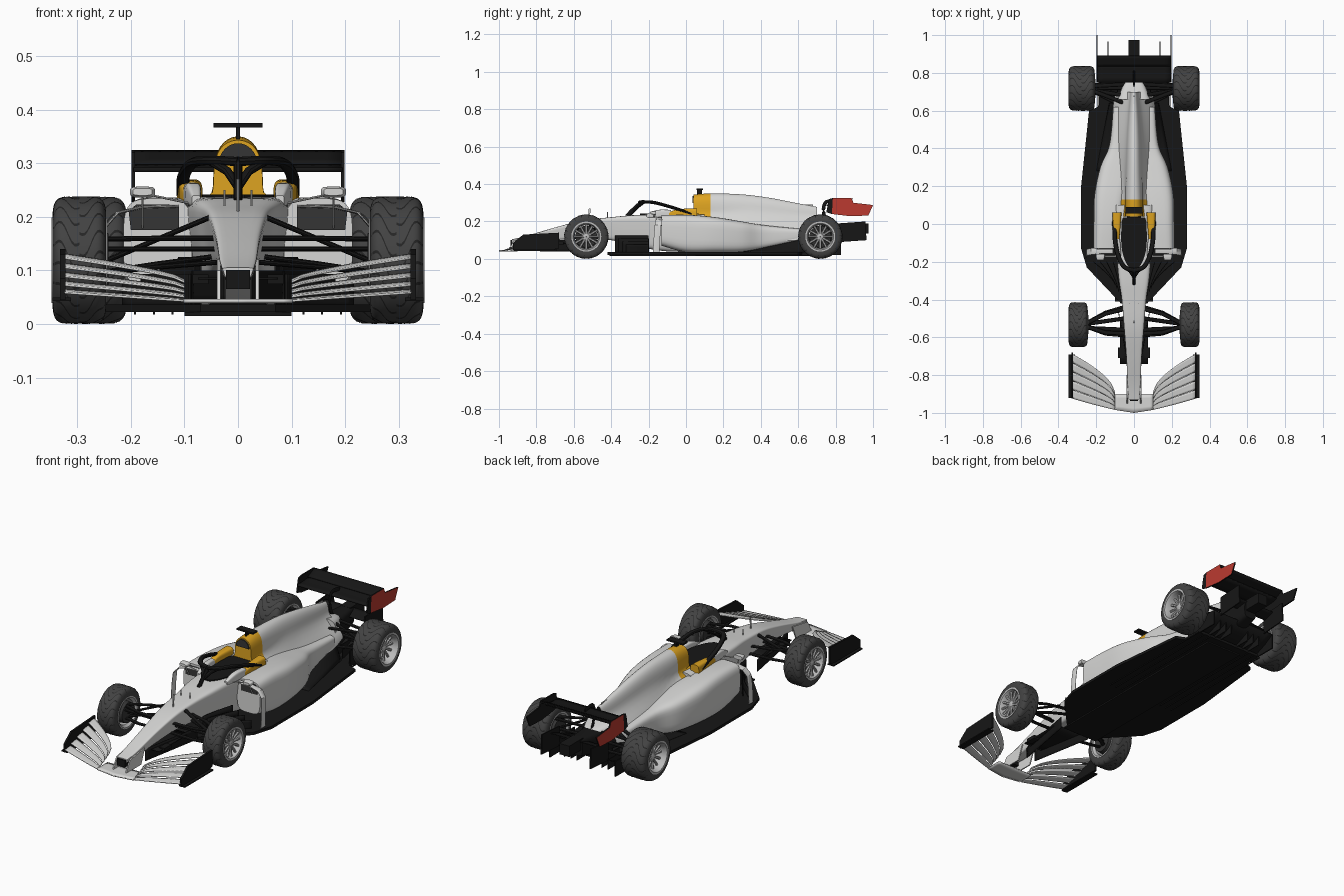
import bpy, bmesh, math
from mathutils import Vector

cube = bpy.data.objects.get("Cube")
if cube:
    bpy.data.objects.remove(cube, do_unlink=True)


def material(name, *color):
    m = bpy.data.materials.new(name)
    m.diffuse_color = (*color, 1)
    m.use_nodes = True
    node = next(n for n in m.node_tree.nodes if n.type == 'BSDF_PRINCIPLED')
    node.inputs["Base Color"].default_value = (*color, 1)
    node.inputs["Roughness"].default_value = .6
    return m


WHITE = material("body light grey", .67, .67, .66)
BLACK = material("carbon black", .008, .008, .008)
ORANGE = material("amber orange", .73, .37, .015)
RED = material("wing red", .5, .042, .03)
TYRE = material("tyre rubber", .055, .055, .055)
GROOVE = material("tread groove", .018, .018, .018)
RIM = material("rim grey", .5, .5, .5)
DARK = material("inlet dark grey", .035, .035, .035)


def finish(name, bm, mats, mirror=False, smooth=True, solid=0, rule=None):
    bmesh.ops.recalc_face_normals(bm, faces=bm.faces)
    bm.normal_update()
    if rule:
        for f in bm.faces:
            f.material_index = rule(f.calc_center_median(), f.normal)
    me = bpy.data.meshes.new(name)
    bm.to_mesh(me)
    bm.free()
    for m in mats if isinstance(mats, list) else [mats]:
        me.materials.append(m)
    if smooth:
        me.shade_smooth()
        me.set_sharp_from_angle(angle=math.radians(35))
    ob = bpy.data.objects.new(name, me)
    bpy.context.collection.objects.link(ob)
    if solid:
        mod = ob.modifiers.new("Thickness", 'SOLIDIFY')
        mod.thickness, mod.offset = solid, 0
    if mirror:
        ob.modifiers.new("Mirror", 'MIRROR').use_mirror_merge = False
    return ob


def skin(bm, rings, wrap=False):
    rows = [[bm.verts.new(p) for p in ring] for ring in rings]
    n = len(rows[0])
    for a, b in zip(rows, rows[1:] + rows[:1] if wrap else rows[1:]):
        for i in range(n):
            j = (i + 1) % n
            bm.faces.new((a[i], a[j], b[j], b[i]))
    if not wrap:
        bm.faces.new(rows[0])
        bm.faces.new(rows[-1])


def spline(keys, steps=5):
    out = []
    for i in range(len(keys) - 1):
        four = [keys[min(max(i + k, 0), len(keys) - 1)] for k in (-1, 0, 1, 2)]
        for s in range(steps):
            t = s / steps
            out.append(tuple(b + t / 2 * (c - a + t * (2 * a - 5 * b + 4 * c - d + t * (3 * (b - c) + d - a)))
                             for a, b, c, d in zip(*four)))
    return out + [keys[-1]]


def oval(y, cx, hw, lo, hi, p=4, flare=0):
    ring = []
    for i in range(32):
        a = math.tau * (i + .5) / 32
        c, s = math.cos(a), math.sin(a)
        h = math.copysign(abs(s) ** (2 / p), s)
        ring.append((cx + hw * (1 + flare * (h - 1) / 2) * math.copysign(abs(c) ** (2 / p), c), y,
                     (lo + hi) / 2 + (hi - lo) / 2 * h))
    return ring


def nose_section(*key):
    return oval(*key, p=7, flare=.25)


def bell(y, top, base, lo, hi, knee):
    side = []
    for i in range(15):
        t = math.sin(i / 14.4 * math.pi / 2)
        k = min(1, t / knee)
        w = (base + (top - base) * k * k * (3 - 2 * k)) * math.sqrt(1 - t ** 6)
        side.append((w, lo + (hi - lo) * t))
    return [(w, y, z) for w, z in side] + [(-w, y, z) for w, z in reversed(side)]


def body(name, keys, mats, section=oval, **options):
    bm = bmesh.new()
    skin(bm, [section(*k) for k in spline(keys)])
    return finish(name, bm, mats, **options)


def tube(name, paths, mat, r=(.005, .005), up=(0, 0, 1), sides=10, mirror=True):
    bm = bmesh.new()
    for path in paths:
        pts = [Vector(p) for p in path]
        rings = []
        for i, p in enumerate(pts):
            t = (pts[min(i + 1, len(pts) - 1)] - pts[max(i - 1, 0)]).normalized()
            side = t.cross(Vector(up)).normalized()
            n = side.cross(t)
            rings.append([p + side * r[0] * math.cos(math.tau * k / sides)
                          + n * r[1] * math.sin(math.tau * k / sides) for k in range(sides)])
        skin(bm, rings)
    return finish(name, bm, mat, mirror)


def plate(name, outline, axis, start, end, mats, mirror=False, rule=None):
    place = {'x': lambda a, b, d: (d, a, b), 'y': lambda a, b, d: (a, d, b), 'z': lambda a, b, d: (a, b, d)}[axis]
    bm = bmesh.new()
    skin(bm, [[place(a, b, d) for a, b in outline] for d in (start, end)])
    return finish(name, bm, mats, mirror, smooth=False, rule=rule)


def box(name, x, y, z, mat, mirror=False):
    return plate(name, [(x[0], y[0]), (x[1], y[0]), (x[1], y[1]), (x[0], y[1])], 'z', *z, mat, mirror)


def sheet(name, surface, mat, nu=12, nv=4, solid=.004, mirror=True):
    bm = bmesh.new()
    grid = [[bm.verts.new(surface(u / nu, v / nv)) for v in range(nv + 1)] for u in range(nu + 1)]
    for a, b in zip(grid, grid[1:]):
        for v in range(nv):
            bm.faces.new((a[v], a[v + 1], b[v + 1], b[v]))
    return finish(name, bm, mat, mirror, solid=solid)


def lerp(a, b, t):
    return a + (b - a) * t


# Chassis, nose and engine cover
body("chassis_and_nose", [(-.93, 0, .03, .085, .105), (-.85, 0, .036, .085, .124), (-.7, 0, .043, .1, .168),
     (-.55, 0, .055, .11, .206), (-.4, 0, .068, .1, .223), (-.28, 0, .086, .07, .234),
     (-.1, 0, .1, .04, .238), (.1, 0, .108, .04, .238)], WHITE, nose_section)
body("engine_cover", [(.04, .046, .1, .2, .343, .36), (.13, .047, .113, .17, .35, .42), (.3, .045, .116, .1, .345, .7),
     (.45, .04, .116, .1, .326, .72), (.6, .03, .113, .1, .297, .75), (.7, .02, .1, .12, .278, .75)],
     [WHITE, ORANGE, BLACK], bell,
     rule=lambda c, n: 1 if c.y < .13 else 2 if n.y > .9 else 0)
body("tail_cowl", [(.66, 0, .085, .1, .215), (.73, 0, .06, .11, .2), (.78, 0, .03, .13, .185)],
     [WHITE, BLACK], rule=lambda c, n: 1 if n.y > .9 else 0)
box("spine_fin", (-.002, .002), (.3, .68), (.26, .29), WHITE)
body("sidepod", [(-.13, .15, .064, .07, .234), (0, .14, .074, .036, .236), (.15, .125, .085, .034, .224),
     (.3, .095, .084, .036, .2), (.42, .07, .06, .055, .18), (.62, .065, .045, .1, .16)], WHITE, mirror=True)
plate("sidepod_inlet", [(.11, .175), (.2, .175), (.204, .21), (.19, .223), (.11, .223)], 'y',
      -.134, -.128, DARK, True)
arc = [math.pi * i / 16 for i in range(17)]
plate("airbox_inlet", [(.036 * math.cos(a), .298 + .039 * math.sin(a)) for a in arc], 'y', .034, .042, DARK)

# Cockpit, headrest and halo
rim = spline([(.012, -.245), (.045, -.2), (.066, -.12), (.066, 0), (.058, .035)])
plate("cockpit_opening", rim + [(-x, y) for x, y in reversed(rim)], 'z', .234, .2415, BLACK)
body("headrest_side", [(-.09, .09, .012, .225, .25), (-.04, .092, .018, .22, .266), (.06, .09, .024, .2, .27)],
     ORANGE, mirror=True)
body("cockpit_shoulder", [(-.21, .078, .008, .22, .24), (-.15, .083, .014, .22, .262), (-.08, .088, .014, .22, .262)],
     WHITE, mirror=True)
hoop = spline([(0, -.245, .303), (.05, -.228, .305), (.083, -.17, .301), (.1, -.09, .28),
               (.103, -.02, .258), (.103, .03, .24)])
tube("halo_hoop", [hoop], BLACK, (.012, .009))
tube("halo_pillar", [spline([(0, -.315, .228), (0, -.275, .268), (0, -.235, .303)])], BLACK, (.008, .013), mirror=False)
tube("halo_brace", [[(0, -.28, .256), (.02, -.25, .285), (.05, -.225, .303)]], BLACK, (.009, .008))
box("camera_pole", (-.004, .004), (.06, .085), (.34, .37), BLACK)
box("camera_bar", (-.046, .046), (.055, .09), (.367, .375), BLACK)

# Mirrors, sidepod vanes and antenna
body("mirror", [(-.19, .178, .018, .24, .253), (-.175, .178, .023, .236, .256), (-.16, .178, .023, .236, .256)],
     WHITE, mirror=True)
tube("mirror_stem", [[(.178, -.17, .24), (.178, -.14, .18)], [(.09, -.17, .225), (.17, -.17, .242)]], WHITE,
     (.002, .004), (0, 1, 0))
tube("sidepod_vane", [[(.252, -.16, .035), (.252, -.155, .12), (.248, -.15, .18), (.225, -.145, .207),
     (.18, -.14, .218), (.11, -.14, .22)]], WHITE, (.003, .018), (0, 1, 0))
tube("nose_antenna", [[(0, -.52, .2), (0, -.515, .27)]], WHITE, (.003, .005), (0, 1, 0), mirror=False)
tube("nose_sensors", [[(.025, -.42, .21), (.025, -.42, .25)]], WHITE, (.002, .002), (0, 1, 0))

# Floor, plank, strakes and diffuser
half = [(.07, -.42), (.25, -.23), (.28, -.13), (.28, .2), (.238, .6), (.19, .62), (.18, .72)]
plate("floor", half + [(-x, y) for x, y in reversed(half)], 'z', .022, .036, BLACK)
box("plank", (-.1, .1), (-.41, .68), (.015, .022), BLACK)
for i in range(3):
    x = .12 + .035 * i
    box("floor_strake", (x, x + .004), (.05, .72), (.018, .024), BLACK, True)
    box("diffuser_fin", (x - .07, x - .066), (.66, .8), (.03, .08), BLACK, True)
sheet("diffuser", lambda u, v: (lerp(-.185, .185, u), lerp(.62, .83, v), .028 + .07 * v * v), BLACK, mirror=False)
box("diffuser_side", (.181, .187), (.63, .83), (.022, .1), BLACK, True)
sheet("floor_ramp", lambda u, v: (lerp(.2 - .07 * u, .1, v), lerp(.28, .64, u), .036 + .075 * u * v), BLACK)

# Bargeboards and turning vanes
for i in range(4):
    sheet("bargeboard", lambda u, v: (lerp(.07 + .01 * i, .11 + .035 * i, u ** 1.3), lerp(-.38 + .02 * i, -.2, u),
          lerp(.03, .125 - .016 * i, v)), BLACK)
sheet("under_nose_vane", lambda u, v: (.025 + .06 * u, lerp(-.78, -.45, u), lerp(.04, .1, v)), BLACK)
sheet("under_nose_cape", lambda u, v: (lerp(-.075, .075, u), lerp(-.74, -.5, v), .085), BLACK, mirror=False)
box("cape_tab", (.055, .085), (-.71, -.655), (.075, .092), BLACK, True)
plate("nose_pylon", [(-.95, .045), (-.83, .045), (-.8, .12), (-.92, .1)], 'x', .033, .039, WHITE, True)
box("nose_duct", (-.022, .022), (-.937, -.9), (.065, .101), BLACK)


# Front wing
def wing_point(x, t, lift):
    u = max(0, (x - .1) / .22)
    front = -1 + .08 * (x / .34) ** 1.3
    back = lerp(-.89, -.69, u ** .6)
    return x, lerp(front, back, t), lerp(.043, .058, u) + lift ** 1.1 * lerp(.045, .082, u ** .6)


for i in range(5):
    def flap(u, v):
        return wing_point(lerp(.1, .325, u), (i + .96 * v) / 5, (i + .4 * v) / 5)
    sheet("front_wing_flap", flap, WHITE, solid=.004)
sheet("front_wing_centre", lambda u, v: (lerp(-.102, .102, u), lerp(-1 + .09 * abs(u - .5) * .35, -.9, v), .043),
      WHITE, solid=.007, mirror=False)
plate("front_wing_endplate", [(-.925, .045), (-.925, .085), (-.87, .13), (-.68, .14), (-.68, .055), (-.74, .045)],
      'x', .322, .332, BLACK, True)
box("front_wing_foot", (.312, .346), (-.92, -.69), (.043, .049), BLACK, True)

# Rear wing, crash structure and gearbox
plate("rear_wing_endplate", [(.78, .24), (.785, .325), (.885, .325), (.895, .3), (1, .288), (.975, .232), (.88, .228)],
      'x', .192, .199, [BLACK, RED], True, lambda c, n: 1 if n.x > .5 else 0)
plate("rear_wing_endplate_front", [(.75, .25), (.765, .32), (.785, .325), (.78, .24)], 'x', .192, .199, BLACK, True)
sheet("rear_wing_main", lambda u, v: (lerp(-.195, .195, u), lerp(.75, .85, v), .288 - .015 * v * (1 - v) + .008 * v),
      BLACK, solid=.008, mirror=False)
sheet("rear_wing_flap", lambda u, v: (lerp(-.195, .195, u), lerp(.835, .89, v), lerp(.298, .322, v)),
      BLACK, solid=.006, mirror=False)
tube("swan_neck", [spline([(0, .76, .17), (0, .735, .25), (0, .75, .305), (0, .81, .3)])], BLACK,
     (.004, .01), mirror=False)
body("gearbox", [(.6, 0, .07, .05, .2), (.75, 0, .055, .07, .19), (.88, 0, .035, .1, .19)], BLACK)
box("crash_structure", (-.028, .028), (.86, .975), (.135, .19), BLACK)
plate("lower_winglet_plate", [(.82, .09), (.82, .19), (.96, .2), (.965, .1)], 'x', .134, .14, BLACK, True)
sheet("lower_beam_wing", lambda u, v: (lerp(-.137, .137, u), lerp(.83, .89, v), .16 + .02 * v), BLACK, mirror=False)

# Suspension arms
flat = (.011, .005)
tube("front_suspension", [[(.05, -.45, .16), (.15, -.475, .16), (.26, -.53, .158)],
     [(.04, -.58, .16), (.15, -.575, .16), (.26, -.54, .158)],
     [(.05, -.44, .125), (.15, -.47, .112), (.26, -.53, .095)],
     [(.04, -.59, .115), (.15, -.58, .106), (.26, -.54, .095)],
     [(.05, -.5, .2), (.26, -.53, .112)], [(.04, -.56, .14), (.26, -.55, .14)]], BLACK, flat)
tube("rear_suspension", [[(.05, .64, .18), (.23, .71, .17)], [(.04, .74, .18), (.23, .73, .17)],
     [(.05, .62, .1), (.23, .71, .09)], [(.04, .76, .1), (.23, .73, .09)],
     [(.05, .68, .2), (.23, .71, .11)], [(.03, .72, .125), (.24, .72, .118)]], BLACK, flat)


# Wheels
def tread(d):
    return .085 + .033 * math.sqrt(max(0, 1 - abs(d) ** 7))


def lathe(name, profile, x, y, mat):
    bm = bmesh.new()
    angles = [math.tau * i / 64 for i in range(64)]
    skin(bm, [[(x + a, y + r * math.cos(t), .119 + r * math.sin(t)) for a, r in profile] for t in angles], True)
    return finish(name, bm, mat, True)


def wheel(prefix, x, y, w, inset):
    steps = [math.sin(math.pi / 2 * i / 12) for i in range(-12, 13)]
    lathe(prefix + "_tyre", [(-w, .072)] + [(d * w, tread(d)) for d in steps] + [(w, .072)], x, y, TYRE)
    lathe(prefix + "_rim", [(w + .002, .08), (w + .002, .071), (w - .012, .064), (.01 - w, .062),
          (-w - .002, .072), (-w - .002, .079)], x, y, RIM)
    lathe(prefix + "_hub", [(w - inset - .03, .001), (w - inset - .03, .024), (w - inset, .018),
          (w - inset + .004, .001)], x, y, RIM)
    lathe(prefix + "_brake_drum", [(-w - .004, .001), (-w - .004, .05), (w - inset - .03, .058),
          (w - inset - .03, .001)], x, y, DARK)
    spokes = []
    for i in range(12):
        a = math.tau * i / 12
        spokes.append([(x + w - dx, y + r * math.cos(a), .119 + r * math.sin(a))
                       for dx, r in ((inset + .004, .014), (inset, .066))])
    tube(prefix + "_spokes", spokes, RIM, (.0065, .006), (1, 0, 0), 6)
    # Wavy chevron grooves
    bm = bmesh.new()
    count = 18
    for k in range(count):
        for s in (-1, 1):
            last = None
            for j in range(11):
                d = .96 * j / 10
                a = math.tau * (k + s / 4) / count - .42 * d + .1 * math.sin(7 * d)
                r = tread(d) + .0008
                pair = [bm.verts.new((x + s * d * w, y + r * math.cos(a + e), .119 + r * math.sin(a + e)))
                        for e in (-.024, .024)]
                if last:
                    bm.faces.new((last[0], last[1], pair[1], pair[0]))
                last = pair
    finish(prefix + "_tread_grooves", bm, GROOVE, True)


wheel("front_wheel", .296, -.533, .05, .012)
wheel("rear_wheel", .277, .718, .069, .03)
